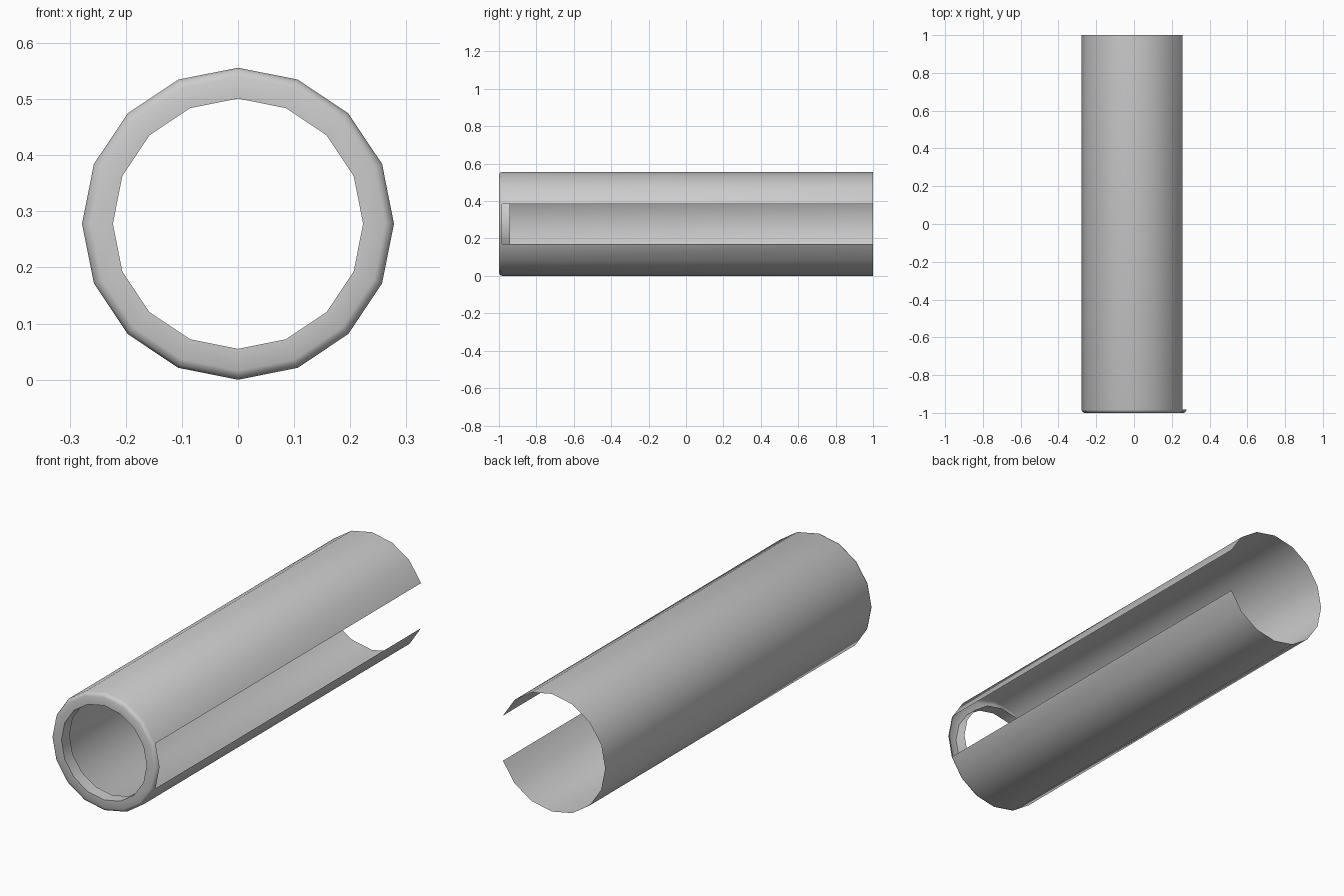
import bpy, bmesh, math

if "Cube" in bpy.data.objects:
    bpy.data.objects.remove(bpy.data.objects["Cube"])

SIDES = 16
CENTRE_Z = 0.278
# Profile as (radius, y): inner lip, front face, rounded rim, outer shell
PROFILE = [(0.223, -0.94), (0.223, -1.0), (0.262, -1.0),
           (0.273, -0.995), (0.278, -0.983), (0.278, 1.0)]

bm = bmesh.new()

# Rings of the tube, one per profile point
rings = []
for r, y in PROFILE:
    ring = []
    for i in range(SIDES):
        a = math.tau * i / SIDES
        ring.append(bm.verts.new((r * math.cos(a), y, CENTRE_Z + r * math.sin(a))))
    rings.append(ring)

# Skin the rings, leaving the slot open on the +x side of the outer shell
for k in range(len(rings) - 1):
    for i in range(SIDES):
        if k == len(rings) - 2 and i in (0, SIDES - 1):
            continue
        j = (i + 1) % SIDES
        bm.faces.new((rings[k][i], rings[k][j], rings[k + 1][j], rings[k + 1][i]))

bmesh.ops.recalc_face_normals(bm, faces=bm.faces)
# Make the outer shell face outwards
probe = max(bm.faces, key=lambda f: f.calc_area())
c = probe.calc_center_median()
if probe.normal.x * c.x + probe.normal.z * (c.z - CENTRE_Z) < 0:
    bmesh.ops.reverse_faces(bm, faces=bm.faces)

mesh = bpy.data.meshes.new("slotted_tube")
bm.to_mesh(mesh)
bm.free()
tube = bpy.data.objects.new("slotted_tube", mesh)
bpy.context.collection.objects.link(tube)

# Smooth tube with crisp inner lip
bpy.context.view_layer.objects.active = tube
tube.select_set(True)
bpy.ops.object.shade_smooth_by_angle(angle=math.radians(50))
